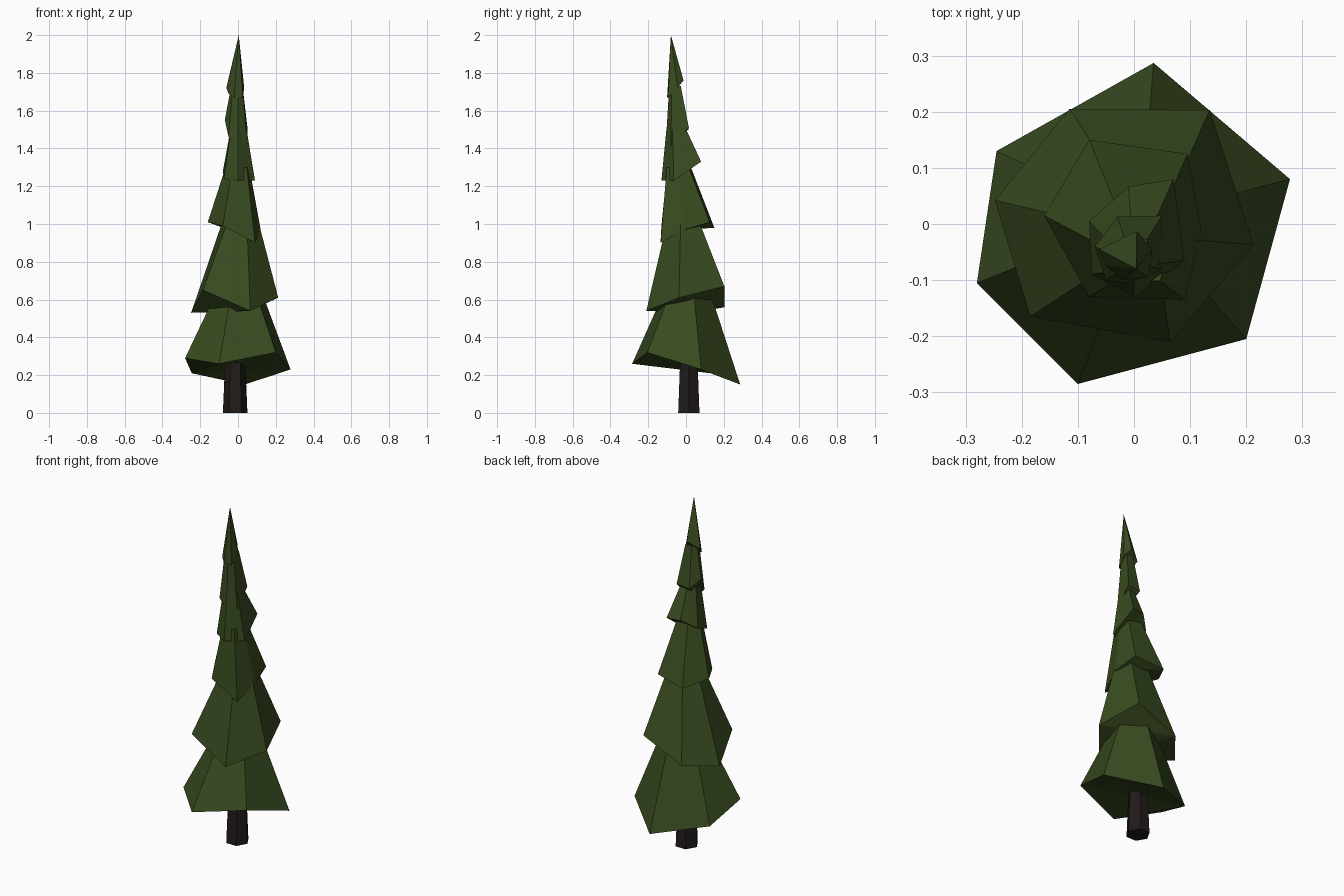
import bpy, bmesh, math


def material(name, rgb):
    m = bpy.data.materials.new(name)
    m.diffuse_color = (*rgb, 1)
    return m


def loft(name, lower, upper, mat):
    """Closed flat-faced solid between two rings; a one-point upper ring makes a tip."""
    bm = bmesh.new()
    a = [bm.verts.new(p) for p in lower]
    b = [bm.verts.new(p) for p in upper]
    n = len(a)
    for i in range(n):
        j = (i + 1) % n
        if len(b) == 1:
            bm.faces.new((a[i], a[j], b[0]))
        else:
            bm.faces.new((a[i], a[j], b[j], b[i]))
    bmesh.ops.triangulate(bm, faces=[bm.faces.new(a)])
    if len(b) > 1:
        bm.faces.new(b)
    bmesh.ops.recalc_face_normals(bm, faces=bm.faces)
    me = bpy.data.meshes.new(name)
    bm.to_mesh(me)
    bm.free()
    me.materials.append(mat)
    ob = bpy.data.objects.new(name, me)
    bpy.context.collection.objects.link(ob)
    return ob


needles = material("needles", (0.04, 0.07, 0.014))
bark = material("bark", (0.015, 0.011, 0.01))


# Trunk: tapered hexagon
def hexagon(r, z):
    return [(-0.015 + r * math.cos(k * math.pi / 3),
             0.015 + r * math.sin(k * math.pi / 3), z) for k in range(6)]


loft("trunk", hexagon(0.065, 0), hexagon(0.05, 0.35), bark)

# Branch tiers: uneven hexagonal skirt, then centre, height and scale of the top ring
tiers = [
    ([(0.035, 0.287, 0.15), (0.278, 0.08, 0.23), (0.20, -0.205, 0.32),
      (-0.10, -0.285, 0.26), (-0.28, -0.105, 0.29), (-0.245, 0.13, 0.21)],
     (0, 0, 0.66), 0.4),
    ([(-0.115, 0.205, 0.56), (0.135, 0.203, 0.67), (0.213, -0.037, 0.61),
      (0.065, -0.21, 0.54), (-0.185, -0.165, 0.65), (-0.248, 0.042, 0.53)],
     (0.01, -0.01, 1.0), 0.43),
    ([(-0.08, 0.15, 0.98), (0.095, 0.125, 1.01), (0.12, -0.01, 0.97),
      (0.09, -0.135, 0.90), (-0.08, -0.13, 0.99), (-0.16, 0.015, 1.01)],
     (0.005, -0.04, 1.3), 0.45),
    ([(-0.01, 0.067, 1.33), (0.07, 0.08, 1.33), (0.09, -0.065, 1.23),
      (0.0, -0.13, 1.23), (-0.075, -0.09, 1.24), (-0.08, 0.005, 1.28)],
     (0, -0.05, 1.5), 0.5),
    ([(-0.03, 0.013, 1.5), (0.05, 0.015, 1.51), (0.05, -0.08, 1.41),
      (0.0, -0.108, 1.41), (-0.05, -0.1, 1.46), (-0.07, -0.04, 1.55)],
     (-0.005, -0.06, 1.73), 0.5),
    ([(0.005, -0.013, 1.76), (0.033, -0.045, 1.72), (0.025, -0.095, 1.67),
      (-0.02, -0.1, 1.67), (-0.05, -0.075, 1.69), (-0.062, -0.045, 1.72)],
     (0.004, -0.08, 2.0), 0),
]
for i, (skirt, (cx, cy, cz), s) in enumerate(tiers, 1):
    mx, my = (sum(p[k] for p in skirt) / 6 for k in (0, 1))
    top = [(cx + s * (x - mx), cy + s * (y - my), cz) for x, y, z in skirt]
    loft(f"branch_tier_{i}", skirt, top if s else [(cx, cy, cz)], needles)
